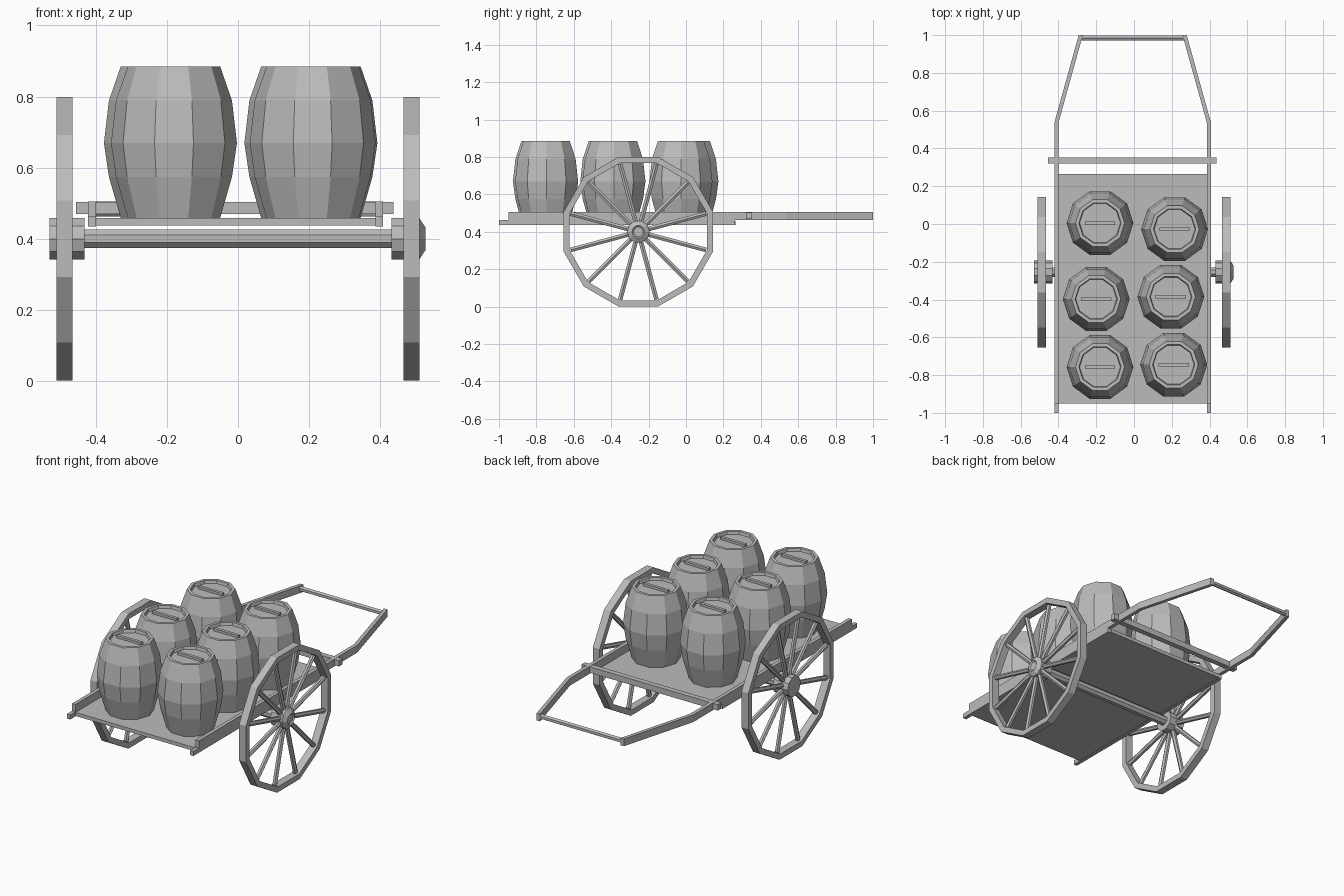
import bpy, bmesh, math
from mathutils import Vector, Matrix

if "Cube" in bpy.data.objects:
    bpy.data.objects.remove(bpy.data.objects["Cube"])

grey = bpy.data.materials.new("plain grey")
grey.use_nodes = True
COLOUR = (0.5, 0.5, 0.5, 1)
grey.diffuse_color = COLOUR
grey.node_tree.nodes["Principled BSDF"].inputs["Base Color"].default_value = COLOUR


def finish(name, bm):
    bmesh.ops.recalc_face_normals(bm, faces=bm.faces)
    mesh = bpy.data.meshes.new(name)
    bm.to_mesh(mesh)
    bm.free()
    mesh.materials.append(grey)
    obj = bpy.data.objects.new(name, mesh)
    bpy.context.collection.objects.link(obj)
    return obj


def add_box(bm, x, y, z):
    size = [b - a for a, b in (x, y, z)]
    mid = [(a + b) / 2 for a, b in (x, y, z)]
    bmesh.ops.create_cube(bm, size=1, matrix=Matrix.Translation(mid) @ Matrix.Diagonal((*size, 1)))


def box(name, x, y, z):
    bm = bmesh.new()
    add_box(bm, x, y, z)
    return finish(name, bm)


def lathe(bm, profile, sides, matrix, phase=0.0, closed=False):
    """Revolve (radius, height) points about local z, capping open ends."""
    rings = []
    for r, h in profile:
        ring = []
        for i in range(sides):
            a = phase + math.tau * i / sides
            ring.append(bm.verts.new(matrix @ Vector((r * math.cos(a), r * math.sin(a), h))))
        rings.append(ring)
    pairs = list(zip(rings, rings[1:]))
    if closed:
        pairs.append((rings[-1], rings[0]))
    else:
        bm.faces.new(rings[0])
        bm.faces.new(rings[-1])
    for low, high in pairs:
        for i in range(sides):
            j = (i + 1) % sides
            bm.faces.new((low[i], low[j], high[j], high[i]))


# Barrels: ten staves, recessed lid with a raised bar
STAVES = [(0.13, 0), (0.163, 0.115), (0.177, 0.21), (0.163, 0.33), (0.13, 0.425),
          (0.112, 0.425), (0.108, 0.408)]
SPOTS = [(-0.18, 0.005), (0.215, -0.027), (-0.2, -0.397),
         (0.195, -0.385), (-0.18, -0.757), (0.21, -0.745)]
for n, (x, y) in enumerate(SPOTS, 1):
    bm = bmesh.new()
    lathe(bm, STAVES, 10, Matrix.Identity(4))
    add_box(bm, (-0.08, 0.08), (-0.009, 0.009), (0.4, 0.422))
    finish(f"barrel_{n}", bm).location = (x, y, 0.459)

# Wheels: twelve-sided rim, spokes to the corners
AXLE_Y, AXLE_Z = -0.255, 0.4
CORNER = 1 / math.cos(math.pi / 12)
for side, name in ((-1, "right"), (1, "left")):
    # local z points outward along the axle
    frame = Matrix.Translation((0, AXLE_Y, AXLE_Z)) @ Matrix.Rotation(side * math.pi / 2, 4, 'Y')
    bm = bmesh.new()
    outer, inner = 0.399 * CORNER, 0.367 * CORNER
    lathe(bm, [(outer, 0.465), (outer, 0.51), (inner, 0.51), (inner, 0.465)],
          12, frame, math.pi / 12, closed=True)
    finish(name + "_rim", bm)

    bm = bmesh.new()
    for k in range(12):
        turn = Matrix.Rotation(math.pi / 12 + k * math.pi / 6, 4, 'Z')
        spoke = frame @ turn @ Matrix.Translation((0, 0, 0.487)) @ Matrix.Rotation(math.pi / 2, 4, 'Y')
        lathe(bm, [(0.014, 0.03), (0.014, 0.375)], 6, spoke)
    finish(name + "_spokes", bm)

    # One hub ends flat, the other in a tapered cap
    bm = bmesh.new()
    end = [(0.061, 0.53)] if side < 0 else [(0.061, 0.51), (0.034, 0.527), (0.026, 0.52)]
    lathe(bm, [(0.061, 0.432)] + end, 10, frame, math.pi / 10)
    finish(name + "_hub", bm)

bm = bmesh.new()
lathe(bm, [(0.028, -0.47), (0.028, 0.47)], 8,
      Matrix.Translation((0, AXLE_Y, AXLE_Z)) @ Matrix.Rotation(math.pi / 2, 4, 'Y'), math.pi / 8)
finish("axle", bm)

# Bed with a lower rail along each edge
MID = -0.007
box("bed", (MID - 0.394, MID + 0.394), (-0.95, 0.265), (0.437, 0.458))

for side, name in ((-1, "right"), (1, "left")):
    edge = sorted((MID + side * 0.393, MID + side * 0.415))
    box(name + "_lower_rail", edge, (-1, 0.26), (0.435, 0.462))

    # Shaft runs straight, then bends inward to the handle
    bm = bmesh.new()
    rings = []
    for half, y in ((0.404, -0.95), (0.404, 0.535), (0.275, 1.0)):
        x = MID + side * half
        rings.append([bm.verts.new((x + dx, y, z)) for dx, z in
                      ((-0.011, 0.462), (0.011, 0.462), (0.011, 0.505), (-0.011, 0.505))])
    for a, b in zip(rings, rings[1:]):
        for i in range(4):
            j = (i + 1) % 4
            bm.faces.new((a[i], a[j], b[j], b[i]))
    bm.faces.new(rings[0])
    bm.faces.new(rings[-1])
    finish(name + "_shaft", bm)

box("crossbar", (-0.455, 0.438), (0.32, 0.352), (0.469, 0.504))

# Round handle grip
bm = bmesh.new()
lathe(bm, [(0.015, MID - 0.275), (0.015, MID + 0.275)], 6,
      Matrix.Translation((0, 0.985, 0.485)) @ Matrix.Rotation(math.pi / 2, 4, 'Y'))
finish("handle", bm)
